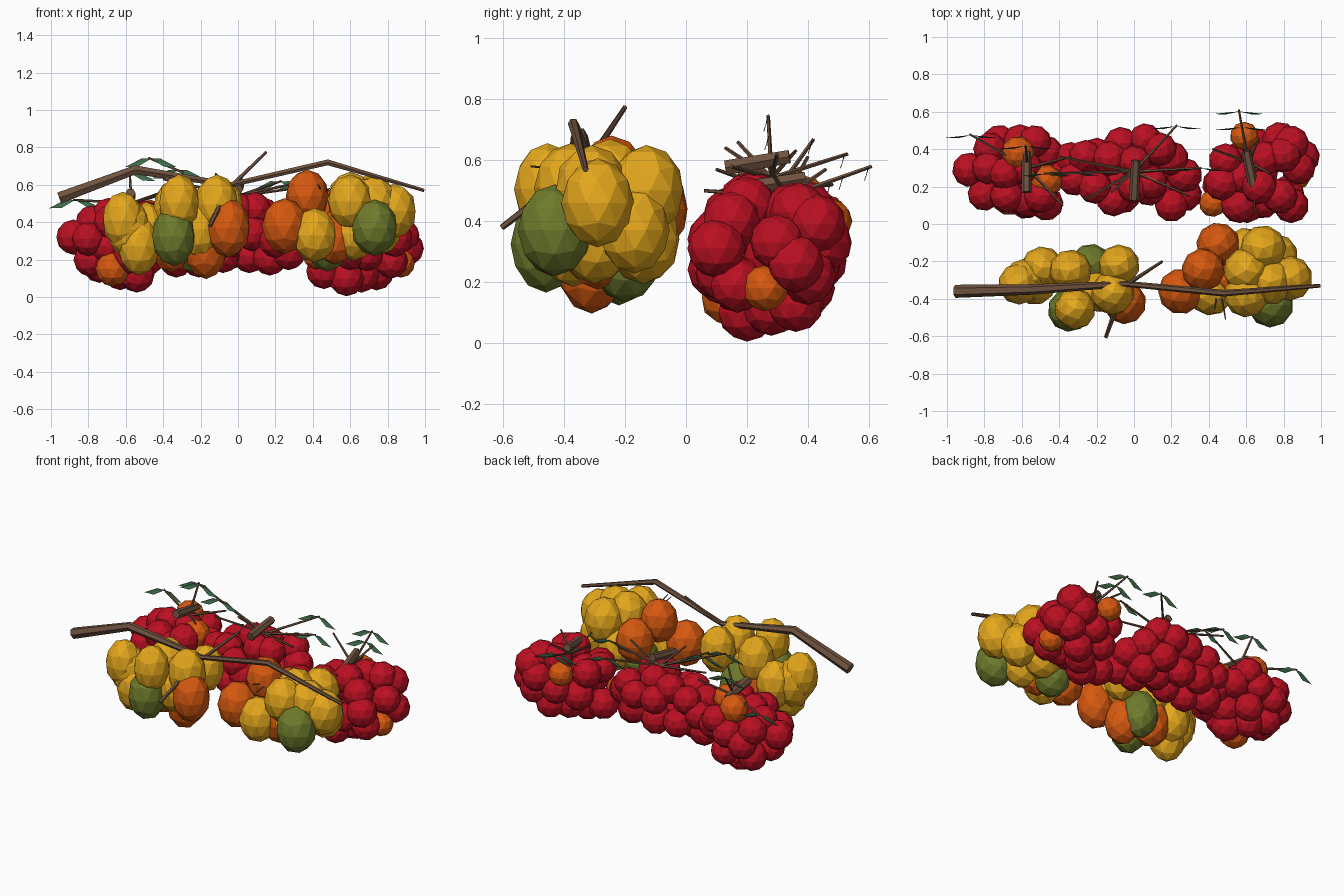
import bpy, bmesh, math, random
from mathutils import Vector, Matrix

random.seed(4)


def material(name, rgb):
    m = bpy.data.materials.new(name)
    m.diffuse_color = (*rgb, 1)
    return m


RED = material("red", (0.50, 0.005, 0.016))
YELLOW = material("yellow", (0.78, 0.39, 0.012))
ORANGE = material("orange", (0.68, 0.10, 0.005))
GREEN = material("green", (0.16, 0.20, 0.025))
WOOD = material("wood", (0.16, 0.085, 0.05))
LEAF = material("leaf", (0.05, 0.15, 0.07))


def finish(bm, name, mats):
    me = bpy.data.meshes.new(name)
    bm.to_mesh(me)
    bm.free()
    for m in mats:
        me.materials.append(m)
    ob = bpy.data.objects.new(name, me)
    bpy.context.collection.objects.link(ob)
    return ob


def fruit_cluster(name, groups, r, rz):
    """groups: (material, [(x, y, z), ...]) pairs, each point a faceted fruit"""
    bm = bmesh.new()
    for i, (mat, points) in enumerate(groups):
        for p in points:
            s = random.uniform(0.97, 1.04)
            mx = (Matrix.Translation(p) @ Matrix.Rotation(random.uniform(0, 6.28), 4, 'Z')
                  @ Matrix.Diagonal((r * s, r * s, rz * s, 1)))
            n = len(bm.faces)
            bmesh.ops.create_icosphere(bm, subdivisions=2, radius=1, matrix=mx)
            bm.faces.ensure_lookup_table()
            for f in bm.faces[n:]:
                f.material_index = i
    finish(bm, name, [g[0] for g in groups])


def tube(name, pts, radii, sides=6):
    """Tapered faceted branch through the given points"""
    bm = bmesh.new()
    pts = [Vector(p) for p in pts]
    rings = []
    for i, p in enumerate(pts):
        d = (pts[min(i + 1, len(pts) - 1)] - pts[max(i - 1, 0)]).normalized()
        u = d.cross(Vector((0, 0, 1))).normalized()
        v = u.cross(d)
        angles = [2 * math.pi * k / sides for k in range(sides)]
        rings.append([bm.verts.new(p + radii[i] * (u * math.cos(a) + v * math.sin(a)))
                      for a in angles])
    for a, b in zip(rings, rings[1:]):
        for k in range(sides):
            bm.faces.new((a[k], a[(k + 1) % sides], b[(k + 1) % sides], b[k]))
    bm.faces.new(rings[0])
    bm.faces.new(rings[-1])
    bmesh.ops.recalc_face_normals(bm, faces=bm.faces)
    return finish(bm, name, [WOOD])


def leaf_pair(name, p):
    """Two upright slim diamond leaves, spread left and right of a twig at p"""
    bm = bmesh.new()
    for s in (-1, 1):
        offsets = [(0, 0, 0), (.05 * s, -.004, .002), (.14 * s, -.014, -.045),
                   (.07 * s, -.016, -.042)]
        v = [bm.verts.new(p + Vector(o)) for o in offsets]
        bm.faces.new((v[0], v[1], v[2]))
        bm.faces.new((v[0], v[2], v[3]))
    finish(bm, name, [LEAF])


# Front fruit clusters: tall ovals
fruit_cluster("yellow_cluster_left", [
    (YELLOW, [(-.615, -.32, .41), (-.53, -.32, .27), (-.315, -.455, .505), (-.115, -.37, .495),
              (-.49, -.235, .35), (-.34, -.25, .47), (-.08, -.22, .48), (-.20, -.36, .36),
              (-.58, -.30, .36)]),
    (ORANGE, [(-.05, -.42, .37), (-.17, -.31, .25), (-.36, -.27, .29)]),
    (GREEN, [(-.345, -.46, .325), (-.23, -.22, .28)])], 0.113, 0.155)
fruit_cluster("yellow_cluster_right", [
    (YELLOW, [(.41, -.37, .33), (.60, -.38, .51), (.69, -.13, .50), (.835, -.29, .46),
              (.60, -.25, .52), (.73, -.31, .50), (.62, -.30, .34), (.60, -.14, .34),
              (.76, -.17, .37)]),
    (ORANGE, [(.25, -.36, .38), (.37, -.245, .54), (.45, -.11, .44), (.52, -.29, .32)]),
    (GREEN, [(.73, -.43, .37), (.48, -.2, .28)])], 0.119, 0.145)

# Rear berry clusters: small round fruit
fruit_cluster("red_cluster_left", [
    (RED, [(-.88, .29, .32), (-.77, .40, .36), (-.72, .44, .27), (-.61, .44, .32),
           (-.53, .44, .39), (-.47, .38, .32), (-.80, .16, .31), (-.79, .24, .20),
           (-.69, .27, .44), (-.57, .13, .36), (-.47, .11, .28), (-.78, .30, .40),
           (-.54, .22, .12), (-.63, .32, .13), (-.74, .36, .17), (-.57, .40, .18),
           (-.68, .15, .40), (-.58, .30, .43), (-.49, .27, .20), (-.70, .18, .27),
           (-.58, .12, .22), (-.60, .28, .28), (-.50, .15, .42)]),
    (ORANGE, [(-.62, .38, .46), (-.47, .23, .43), (-.67, .14, .15)])], 0.091, 0.093)
fruit_cluster("red_cluster_middle", [
    (RED, [(-.34, .35, .33), (-.26, .36, .41), (-.32, .24, .39), (-.21, .20, .42),
           (-.13, .35, .45), (-.07, .43, .39), (.06, .45, .40), (.14, .40, .44),
           (.20, .35, .36), (.0, .20, .47), (-.11, .13, .38), (.09, .22, .47),
           (.20, .10, .30), (.27, .16, .24), (.27, .26, .31), (-.33, .28, .20),
           (-.21, .22, .20), (-.20, .37, .25), (-.08, .20, .22), (-.05, .38, .24),
           (.06, .28, .22), (.17, .20, .21), (.08, .19, .34), (.10, .40, .28),
           (.0, .33, .47), (-.06, .15, .30), (.18, .30, .22), (-.40, .29, .29)]),
    ], 0.091, 0.093)
fruit_cluster("red_cluster_right", [
    (RED, [(.78, .45, .33), (.84, .43, .39), (.88, .30, .33), (.90, .36, .26),
           (.70, .35, .43), (.49, .34, .38), (.47, .22, .38), (.56, .10, .34),
           (.67, .20, .45), (.78, .15, .40), (.84, .10, .31), (.58, .20, .10),
           (.46, .21, .14), (.74, .36, .13), (.82, .17, .19), (.83, .40, .22),
           (.66, .28, .12), (.69, .12, .23), (.55, .34, .22), (.66, .42, .26),
           (.80, .37, .43), (.57, .25, .36), (.60, .10, .24), (.68, .28, .28)]),
    ], 0.093, 0.094)
fruit_cluster("unripe_berries", [
    (ORANGE, [(.59, .47, .40), (.42, .11, .22), (.87, .26, .18)])], 0.074, 0.074)

# Long front branch with side twigs
tube("front_branch", [(-.955, -.36, .53), (-.55, -.35, .68), (-.04, -.32, .60),
                      (.48, -.37, .72), (.995, -.33, .57)],
     [.035, .028, .016, .018, .010])
tube("front_twig_up", [(-.05, -.33, .58), (.15, -.20, .775)], [.013, .008], 5)
tube("front_twig_down", [(-.05, -.33, .59), (-.15, -.605, .38)], [.017, .011], 5)

# Little stalks on top of some fruit
for i, (a, b) in enumerate([((.44, -.40, .58), (.43, -.46, .60)),
                            ((.47, -.40, .57), (.49, -.51, .58))]):
    tube(f"fruit_stalk_{i}", [a, b], [.006, .003], 4)

# Thick stub on each berry cluster
for n, a, b in [("left", (-.575, .17, .555), (-.575, .385, .52)),
                ("middle", (0, .13, .575), (.01, .34, .612)),
                ("right", (.645, .175, .505), (.60, .39, .54))]:
    tube(f"berry_stub_{n}", [a, b], [.028, .025])

# Thin twigs fanning from the stubs; the number counts leaf pairs along each
twigs = {
    (-.57, .30, .50): [((-.88, .48, .52), 1), ((-.38, .10, .57), 0), ((-.34, .36, .57), 0),
                       ((-.58, .42, .67), 1)],
    (.0, .28, .54): [((.23, .53, .62), 1), ((.36, .30, .62), 1), ((.30, .15, .58), 0),
                     ((-.26, .13, .64), 0), ((-.48, .27, .745), 2), ((-.40, .36, .63), 0),
                     ((-.12, .17, .66), 0)],
    (.61, .33, .48): [((.56, .61, .58), 2), ((.65, .06, .50), 0), ((.73, .27, .58), 0),
                      ((.42, .40, .61), 0), ((.67, .46, .57), 0)],
}
count = 0
for start, ends in twigs.items():
    for end, pairs in ends:
        tube(f"twig_{count}", [start, end], [.009, .006], 5)
        for k in range(pairs):
            leaf_pair(f"leaf_pair_{count}_{k}", Vector(start).lerp(Vector(end), 0.97 - 0.3 * k))
        count += 1
